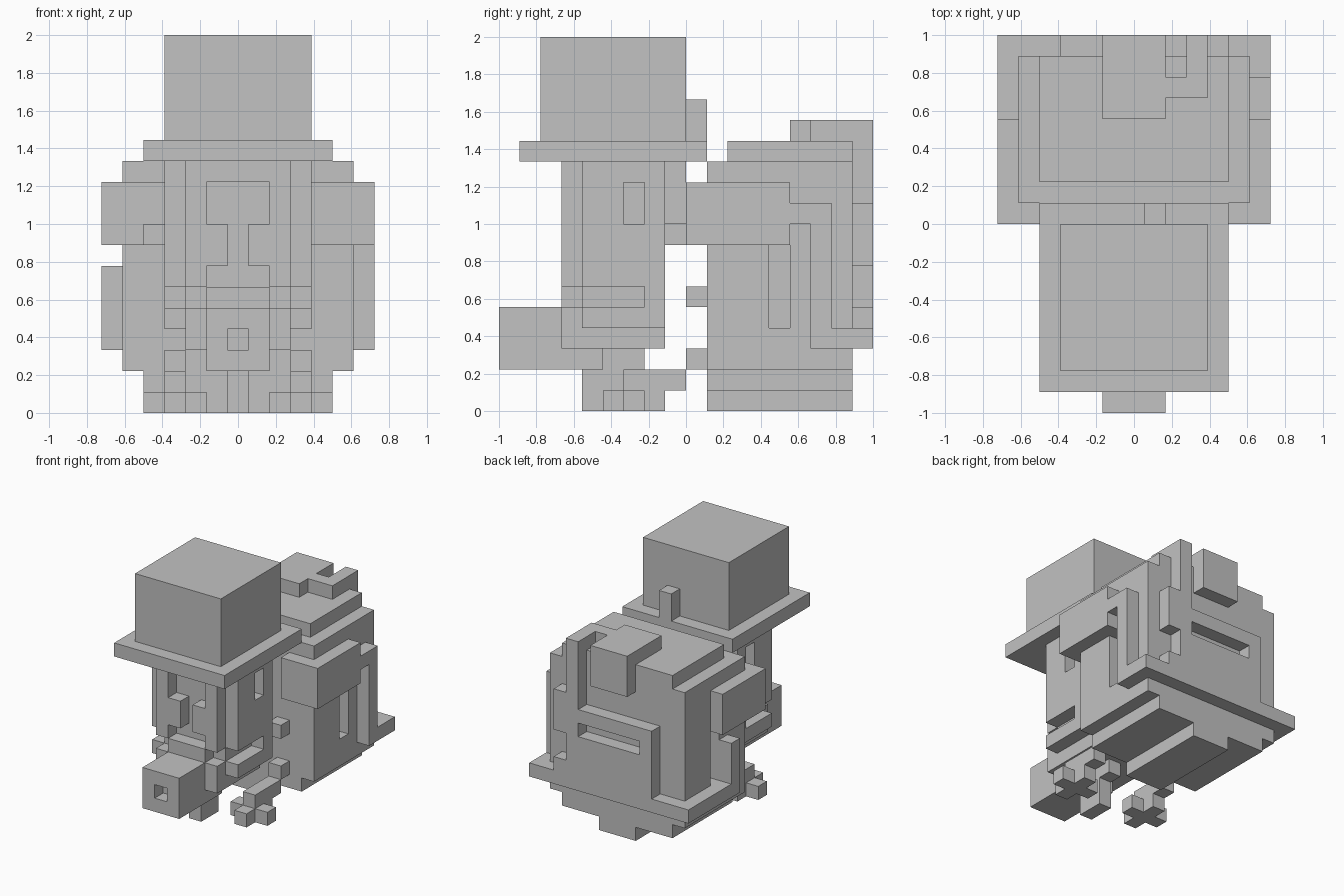
import bpy, bmesh, math
from itertools import product
from mathutils import Vector

U = 1 / 9  # size of one block

if "Cube" in bpy.data.objects:
    bpy.data.objects.remove(bpy.data.objects["Cube"], do_unlink=True)

grey = bpy.data.materials.new("plain_grey")
grey.use_nodes = True
grey.diffuse_color = (0.54, 0.54, 0.54, 1)
grey.node_tree.nodes["Principled BSDF"].inputs["Base Color"].default_value = grey.diffuse_color


def cells(box):
    """Blocks in a box (x0, x1, y0, y1, z0, z1); x is counted from half a block off centre."""
    x0, x1, y0, y1, z0, z1 = box
    return set(product(range(math.floor(x0), math.floor(x1)), range(y0, y1), range(z0, z1)))


def mirrored(*boxes):
    return list(boxes) + [(-b[1], -b[0], *b[2:]) for b in boxes]


def part(name, add, cut=()):
    """Build the outer skin of the added boxes minus the cut boxes."""
    solid = set().union(*map(cells, add)).difference(*map(cells, cut))
    bm = bmesh.new()
    for c in solid:
        centre = Vector(c) + Vector((1, 0.5, 0.5))
        for axis, sign in product(range(3), (-1, 1)):
            near = list(c)
            near[axis] += sign
            if tuple(near) in solid:
                continue
            n, a, b = Vector(), Vector(), Vector()
            n[axis], a[(axis + 1) % 3], b[(axis + 2) % 3] = sign / 2, sign / 2, 0.5
            bm.faces.new([bm.verts.new((centre + n + p) * U)
                          for p in (-a - b, a - b, a + b, b - a)])
    bmesh.ops.remove_doubles(bm, verts=bm.verts, dist=U / 100)
    bmesh.ops.dissolve_limit(bm, angle_limit=0.01, verts=bm.verts, edges=bm.edges)
    mesh = bpy.data.meshes.new(name)
    bm.to_mesh(mesh)
    bm.free()
    mesh.materials.append(grey)
    bpy.context.collection.objects.link(bpy.data.objects.new(name, mesh))


# Hat
part("hat", [(-3.5, 3.5, -7, 0, 13, 18), (-4.5, 4.5, -8, 1, 12, 13)])
part("hat_feather", [(0.5, 1.5, 0, 1, 13, 15)])

# Head with face recess, eye slots and mouth gap
part("head",
     [(-2.5, 2.5, -6, -1, 6, 12), (-3.5, 3.5, -5, -1, 6, 12), (-2.5, 2.5, -5, -1, 5, 6),
      (-1.5, 1.5, -6, -5, 5, 6), (-2.5, 2.5, -1, 0, 9, 12)],
     [(-1.5, 1.5, -6, -5, 9, 11), (-0.5, 0.5, -6, -5, 7, 9), (-1.5, 1.5, -6, -5, 6, 7)]
     + mirrored((2.5, 3.5, -3, -2, 9, 11), (2.5, 3.5, -2, -1, 6, 7)))
part("jaw", [(-2.5, 2.5, -6, -1, 3, 5)]
     + mirrored((2.5, 3.5, -5, -1, 4, 5), (2.5, 3.5, -2, -1, 5, 7)))
part("snout", [(-1.5, 1.5, -9, -4, 2, 5), (-0.5, 0.5, -4, -2, 2, 3)],
     [(-0.5, 0.5, -9, -8, 3, 4)])
part("chin_post", [(-0.5, 0.5, -5, -3, 0, 2)])

# Legs with cross-shaped feet, and hands
for side, s in (("left", 1), ("right", -1)):
    def sided(*boxes):
        return [b if s > 0 else (-b[1], -b[0], *b[2:]) for b in boxes]
    part(side + "_foot", sided((1.5, 4.5, -3, -2, 0, 1), (2.5, 3.5, -4, -1, 0, 1)))
    part(side + "_leg", sided((2.5, 3.5, -3, 0, 1, 2), (2.5, 3.5, 0, 1, 2, 3)))
    part(side + "_hand", sided((2.5, 3.5, 0, 1, 5, 6)))
    part(side + "_strap", sided((3.5, 6.5, 0, 1, 8, 11), (5.5, 6.5, 1, 5, 8, 11)))
part("strap_buckle", [(-4.5, -3.5, -1, 0, 8, 9)])

# Pack body with side slots, lid and base
part("pack",
     [(-5.5, 5.5, 1, 8, 2, 12), (-4.5, 4.5, 2, 8, 12, 13),
      (-4.5, 4.5, 1, 8, 1, 2), (-1.5, 1.5, 1, 8, 0, 1)],
     mirrored((4.5, 5.5, 4, 5, 4, 8)))

# Back panel with a long slot, and the ledge under it
part("back_panel", [(-3.5, 3.5, 8, 9, 4, 9), (3.5, 4.5, 8, 9, 7, 10), (3.5, 4.5, 8, 9, 4, 5)],
     [(-2.5, 2.5, 8, 9, 7, 8)])
part("back_ledge", [(-6.5, 6.5, 8, 9, 3, 4)])
part("lid_flap", [(-1.5, 1.5, 5, 9, 13, 14), (-1.5, 1.5, 8, 9, 11, 14)])
part("lid_pipe", [(1.5, 3.5, 6, 7, 13, 14), (2.5, 3.5, 7, 9, 13, 14), (2.5, 3.5, 8, 9, 9, 13)])

# Tubes along the sides of the pack
part("left_tube", [(5.5, 6.5, 5, 7, 9, 10), (5.5, 6.5, 6, 7, 3, 10), (5.5, 6.5, 6, 9, 3, 4)])
part("right_tube", [(-6.5, -5.5, 3, 9, 3, 4), (-6.5, -5.5, 3, 4, 4, 7)])
